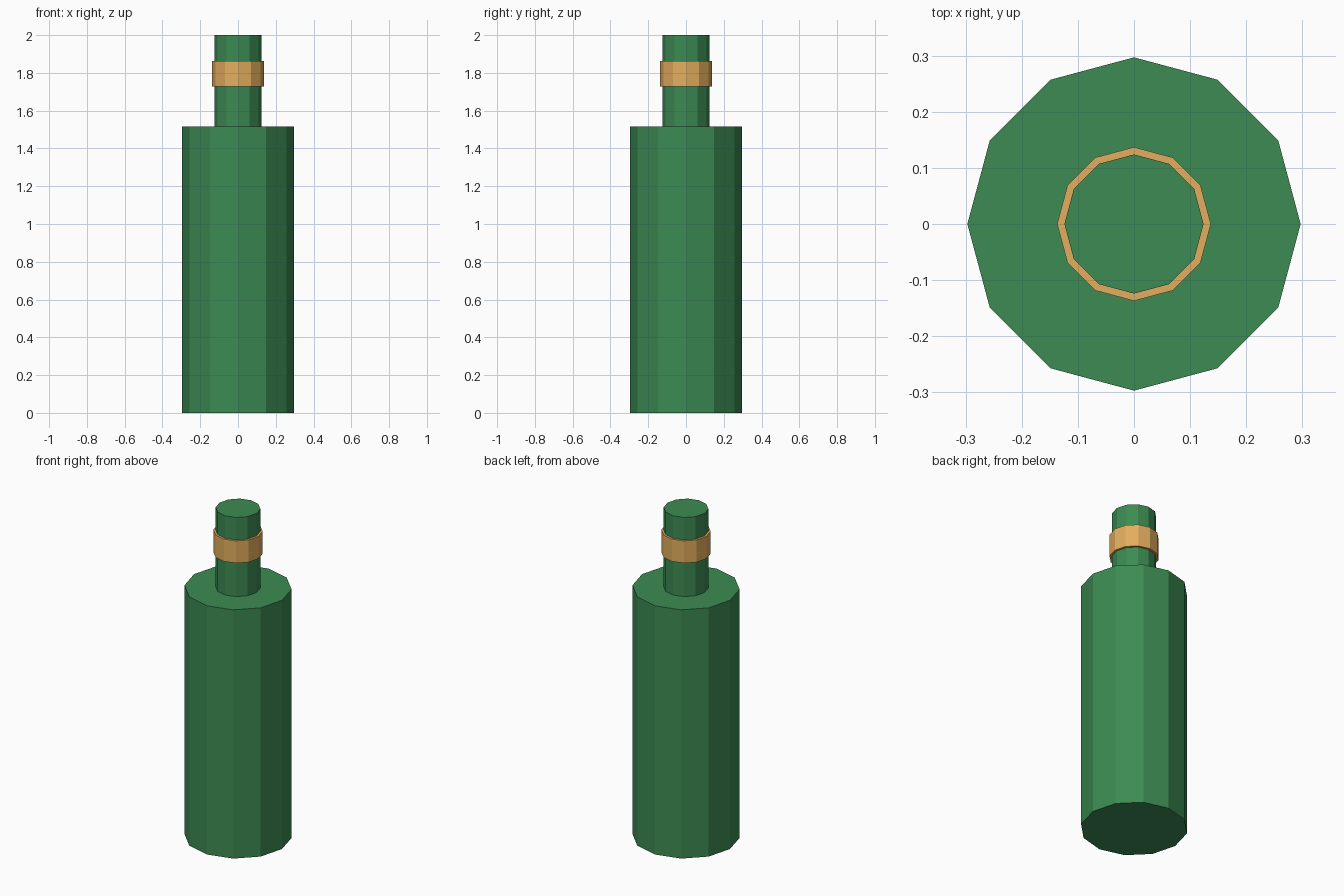
import bpy, math

if "Cube" in bpy.data.objects:
    bpy.data.objects.remove(bpy.data.objects["Cube"])

SIDES = 12


def material(name, color):
    mat = bpy.data.materials.new(name)
    mat.diffuse_color = color
    mat.use_nodes = True
    mat.node_tree.nodes["Principled BSDF"].inputs["Base Color"].default_value = mat.diffuse_color
    return mat


def lathe(name, profile, mat, capped):
    """Revolve (radius, height) points, bottom to top, into a flat-faced 12-gon solid."""
    verts = [(r * math.cos(2 * math.pi * i / SIDES), r * math.sin(2 * math.pi * i / SIDES), z)
             for r, z in profile for i in range(SIDES)]
    faces = []
    for k in range(len(profile) - 1):
        a, b = k * SIDES, (k + 1) * SIDES
        for i in range(SIDES):
            j = (i + 1) % SIDES
            faces.append((a + i, a + j, b + j, b + i))
    if capped:
        faces.append(tuple(reversed(range(SIDES))))
        faces.append(tuple(range(len(verts) - SIDES, len(verts))))
    mesh = bpy.data.meshes.new(name)
    mesh.from_pydata(verts, [], faces)
    mesh.materials.append(mat)
    obj = bpy.data.objects.new(name, mesh)
    bpy.context.collection.objects.link(obj)
    return obj


green = material("green_glass", (0.045, 0.258, 0.085, 1))
gold = material("gold_band", (0.767, 0.419, 0.112, 1))

# Bottle: straight body, flat shoulder and neck
lathe("bottle", [(0.297, 0), (0.297, 1.517), (0.124, 1.517), (0.124, 2.0)], green, True)

# Band wrapped around the neck
lathe("neck_band", [(0.124, 1.727), (0.137, 1.727), (0.137, 1.863), (0.124, 1.863)], gold, False)
